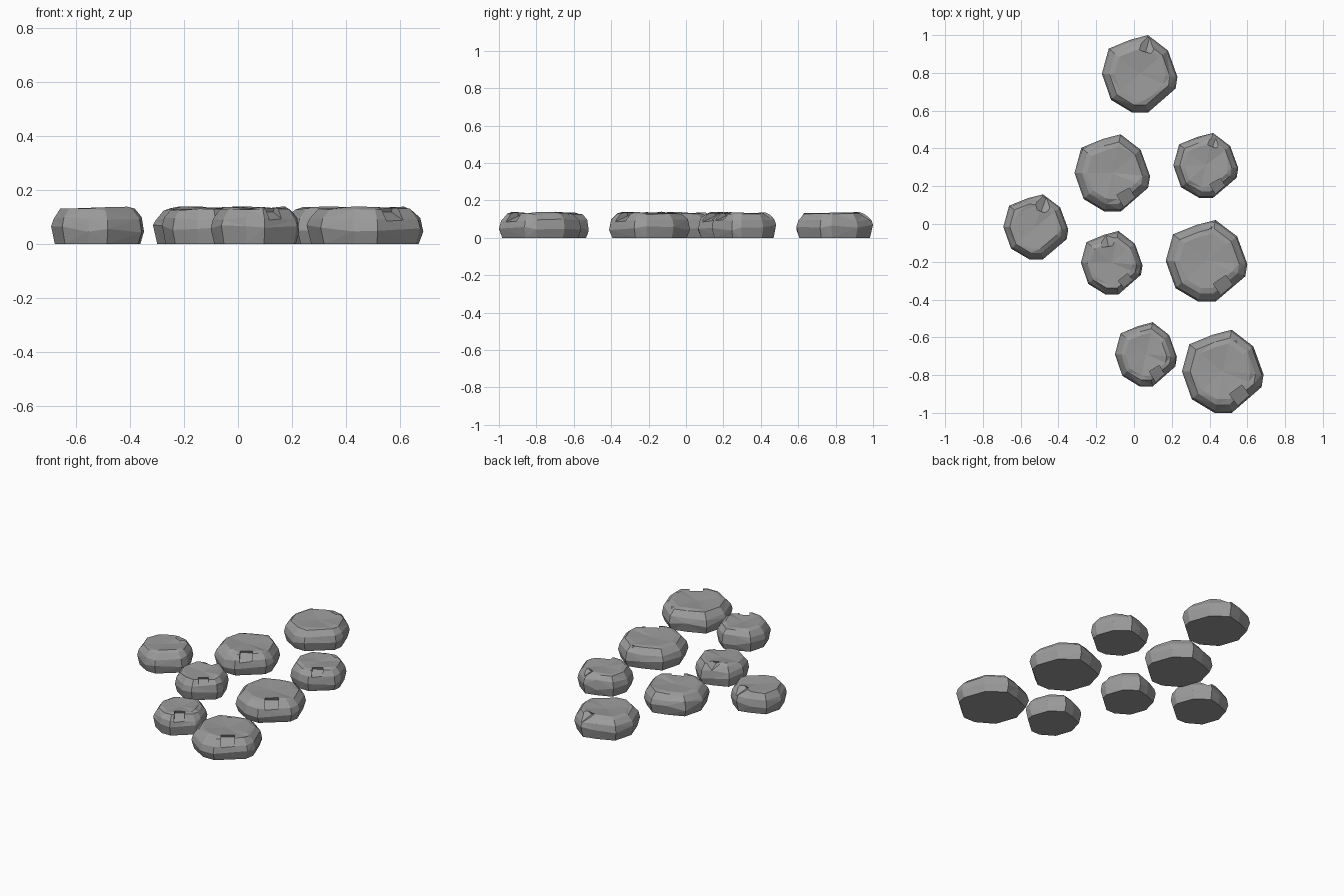
import bpy, bmesh, random
from math import atan2, radians, pi
from mathutils import Matrix

random.seed(3)

cube = bpy.data.objects.get("Cube")
if cube:
    bpy.data.objects.remove(cube, do_unlink=True)

stone = bpy.data.materials.new("stone_grey")
stone.use_nodes = True
colour = (0.33, 0.33, 0.33, 1)
stone.diffuse_color = colour
bsdf = stone.node_tree.nodes["Principled BSDF"]
bsdf.inputs["Base Color"].default_value = colour
bsdf.inputs["Roughness"].default_value = 0.9

# Outline of a stone seen from above, within a unit square
OUTLINE = [(.22, 1), (.75, .6), (1, -.08), (.95, -.38), (.22, -1),
           (-.2, -1), (-.76, -.67), (-1, 0), (-.82, .65), (-.25, .88)]
# Rings from the ground up: size, height, height variation
RINGS = [(.92, 0, 0), (1, .055, .016), (.95, .095, .008), (.8, .128, .004), (.67, .134, .006)]


def link(name, bm):
    mesh = bpy.data.meshes.new(name)
    bmesh.ops.recalc_face_normals(bm, faces=bm.faces)
    bm.to_mesh(mesh)
    bm.free()
    obj = bpy.data.objects.new(name, mesh)
    bpy.context.collection.objects.link(obj)
    mesh.materials.append(stone)
    return obj


def stone_body(name, cx, cy, rx, ry):
    bm = bmesh.new()
    rings = []
    for size, z, vary in RINGS:
        rings.append([bm.verts.new((cx + x * rx * size, cy + y * ry * size,
                                    z + random.uniform(-vary, vary))) for x, y in OUTLINE])
    n = len(OUTLINE)
    for low, high in zip(rings, rings[1:]):
        for i in range(n):
            j = (i + 1) % n
            bm.faces.new((low[i], low[j], high[j], high[i]))
    bm.faces.new(rings[0][::-1])
    # Slightly hollow walking surface
    centre = bm.verts.new((cx, cy, .127))
    for i in range(n):
        bm.faces.new((rings[-1][i], rings[-1][(i + 1) % n], centre))
    bmesh.ops.triangulate(bm, faces=[f for f in bm.faces if len(f.verts) == 4])
    return link(name, bm)


def chip(obj, cx, cy, r, at, width, tilt, roll, z):
    """Cut a chip out of the rim; it starts at `at` and slopes down outwards."""
    bm = bmesh.new()
    bmesh.ops.create_cube(bm, size=1)
    # A flat chip stands on its edge, a rolled one on its corner
    shift = Matrix.Translation((.5, .5 if roll else 0, .5))
    size = Matrix.Diagonal((r * .9, r * width, r * .6, 1))
    turn = Matrix.Rotation(atan2(at[1], at[0]), 4, 'Z') @ Matrix.Rotation(tilt, 4, 'Y')
    turn = turn @ Matrix.Diagonal((1, 1.8, 1, 1)) @ Matrix.Rotation(roll, 4, 'X')
    place = Matrix.Translation((cx + at[0] * r, cy + at[1] * r, z))
    bm.transform(place @ turn @ size @ shift)
    cutter = link("chip_cutter", bm)
    cutter.hide_render = True
    mod = obj.modifiers.new("chip", 'BOOLEAN')
    mod.operation = 'DIFFERENCE'
    mod.solver = 'EXACT'
    mod.object = cutter
    bpy.context.view_layer.objects.active = obj
    bpy.ops.object.modifier_apply(modifier=mod.name)
    bpy.data.objects.remove(cutter, do_unlink=True)


# Name, centre, half size, front chip, back chip
STONES = [
    ("back_stone", .03, .795, .2, .205, (-.3, -.4), (.15, .55)),
    ("middle_back_stone", -.115, .27, .2, .205, (.27, -.46), (-.2, .52)),
    ("left_back_stone", .38, .31, .172, .172, (.27, -.46), (.2, .55)),
    ("right_stone", -.52, -.015, .172, .172, (-.4, -.66), (.16, .45)),
    ("middle_front_stone", -.118, -.205, .163, .168, (.35, -.45), (-.1, .5)),
    ("left_middle_stone", .384, -.195, .216, .216, (.3, -.43), (.12, .75)),
    ("front_stone", .063, -.69, .164, .17, (.25, -.42), (-.05, .55)),
    ("left_front_stone", .47, -.78, .216, .22, (.3, -.42), (.3, .7)),
]

for name, cx, cy, rx, ry, front, back in STONES:
    body = stone_body(name, cx, cy, rx, ry)
    chip(body, cx, cy, rx, front, .21, radians(22), 0, .118)
    chip(body, cx, cy, rx, back, .6, radians(20), pi / 4, .122)
